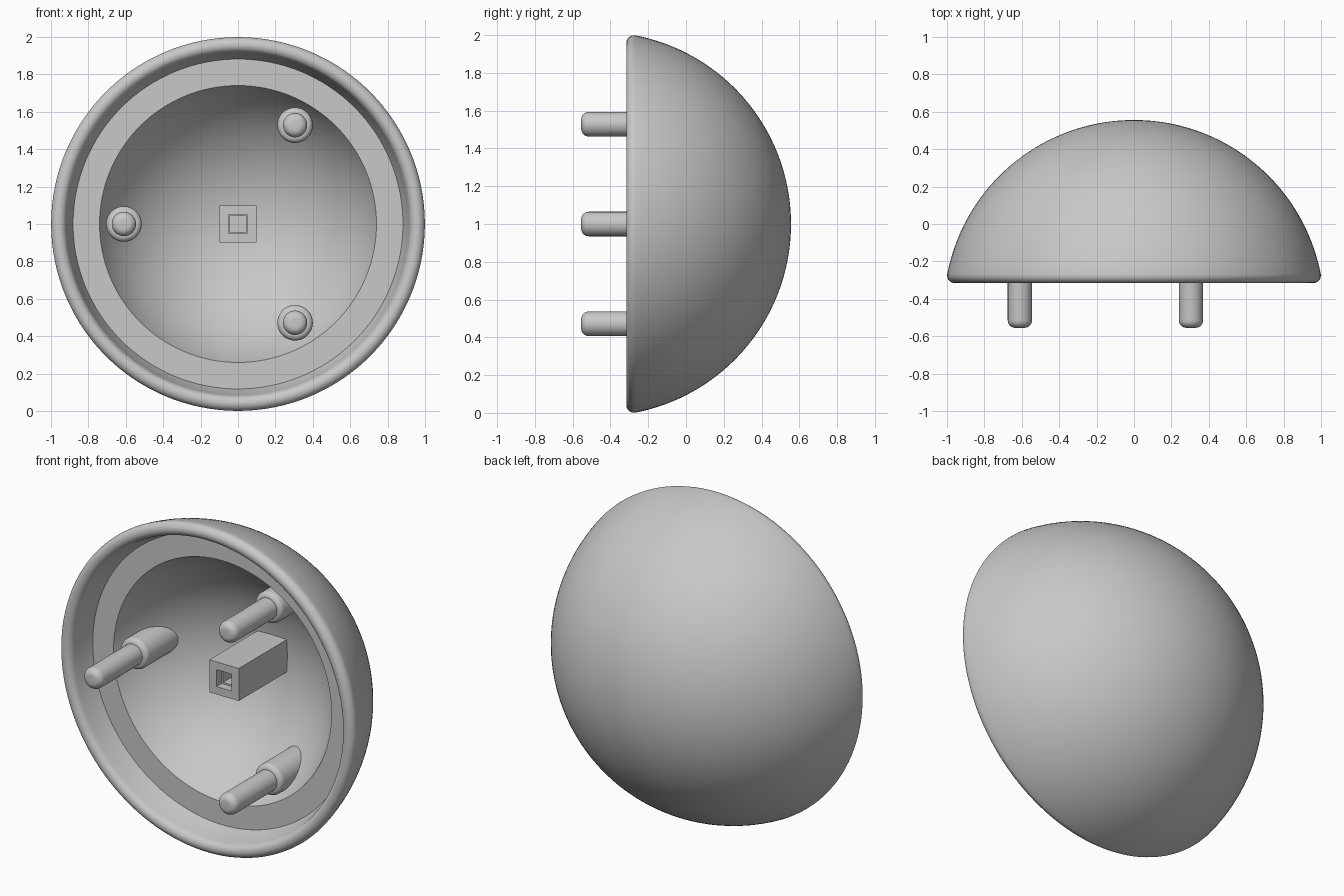
import bpy, bmesh, math

if "Cube" in bpy.data.objects:
    bpy.data.objects.remove(bpy.data.objects["Cube"])

grey = bpy.data.materials.new("light grey")
grey.diffuse_color = (0.58, 0.58, 0.58, 1)
grey.use_nodes = True
grey.node_tree.nodes["Principled BSDF"].inputs["Base Color"].default_value = grey.diffuse_color


def lathe(name, profile, x=0.0, z=1.0, sides=128, start=0.0):
    """Turn a closed (radius, y) profile around an axis parallel to y."""
    bm = bmesh.new()
    rings = []
    for r, y in profile:
        ring = []
        if r < 1e-6:
            ring = [bm.verts.new((x, y, z))] * sides
        else:
            for i in range(sides):
                a = start + math.tau * i / sides
                ring.append(bm.verts.new((x + r * math.cos(a), y, z + r * math.sin(a))))
        rings.append(ring)
    for p, q in zip(rings, rings[1:]):
        for i in range(sides):
            j = (i + 1) % sides
            corners = list(dict.fromkeys((p[i], p[j], q[j], q[i])))
            bm.faces.new(corners)
    bmesh.ops.recalc_face_normals(bm, faces=bm.faces)
    mesh = bpy.data.meshes.new(name)
    bm.to_mesh(mesh)
    bm.free()
    mesh.materials.append(grey)
    ob = bpy.data.objects.new(name, mesh)
    bpy.context.collection.objects.link(ob)
    bpy.ops.object.select_all(action='DESELECT')
    ob.select_set(True)
    bpy.context.view_layer.objects.active = ob
    bpy.ops.object.shade_smooth_by_angle(angle=math.radians(32))
    return ob


def arc(r, y, radius, a0, a1, n):
    """Arc points in the (radius, y) plane, angles from the radial direction."""
    return [(r + radius * math.cos(a0 + (a1 - a0) * i / n),
             y + radius * math.sin(a0 + (a1 - a0) * i / n)) for i in range(n + 1)]


# Dome shell: outer sphere, full-round rim, stepped wall, ledge, inner sphere
CY, R_OUT, R_WALL, R_IN = -0.461, 1.017, 0.935, 0.803
LEDGE_Y, RIM_Y = -0.15, -0.275
r_mid = (R_OUT + R_WALL) / 2
tilt = math.asin((RIM_Y - CY) / r_mid)
ledge_out = math.asin((LEDGE_Y - CY) / R_WALL)
ledge_in = math.asin((LEDGE_Y - CY) / R_IN)
top = math.pi / 2
shell = [(0, CY + R_OUT)]
shell += arc(0, CY, R_OUT, top, tilt, 40)[1:]
shell += arc(r_mid * math.cos(tilt), RIM_Y, (R_OUT - R_WALL) / 2, tilt, tilt - math.pi, 14)[1:]
shell += arc(0, CY, R_WALL, tilt, ledge_out, 5)[1:]
shell += arc(0, CY, R_IN, ledge_in, top, 32)[:-1]
shell += [(0, CY + R_IN)]
lathe("dome_shell", shell)

# Three pins, each standing on a rounded boss
BOSS_Y, TIP_Y = -0.15, -0.555
boss = [(0, 0.2), (0.095, 0.2)] + arc(0.065, BOSS_Y + 0.03, 0.03, 0, -top, 6) + [(0, BOSS_Y)]
pin = [(0, 0.1), (0.065, 0.1)] + arc(0.025, TIP_Y + 0.04, 0.04, 0, -top, 7) + [(0, TIP_Y)]
for k, deg in enumerate((60, 180, 300), 1):
    px = 0.61 * math.cos(math.radians(deg))
    pz = 1 + 0.61 * math.sin(math.radians(deg))
    lathe(f"pin_boss_{k}", boss, px, pz, 48)
    lathe(f"pin_{k}", pin, px, pz, 48)

# Central square post with a stepped square socket
d = math.sqrt(2)
FRONT = -0.135
post = [(0, 0.42), (0.1 * d, 0.42), (0.1 * d, FRONT), (0.052 * d, FRONT),
        (0.052 * d, FRONT + 0.05), (0.042 * d, FRONT + 0.05),
        (0.042 * d, FRONT + 0.2), (0, FRONT + 0.2)]
lathe("square_post", post, sides=4, start=math.pi / 4)
